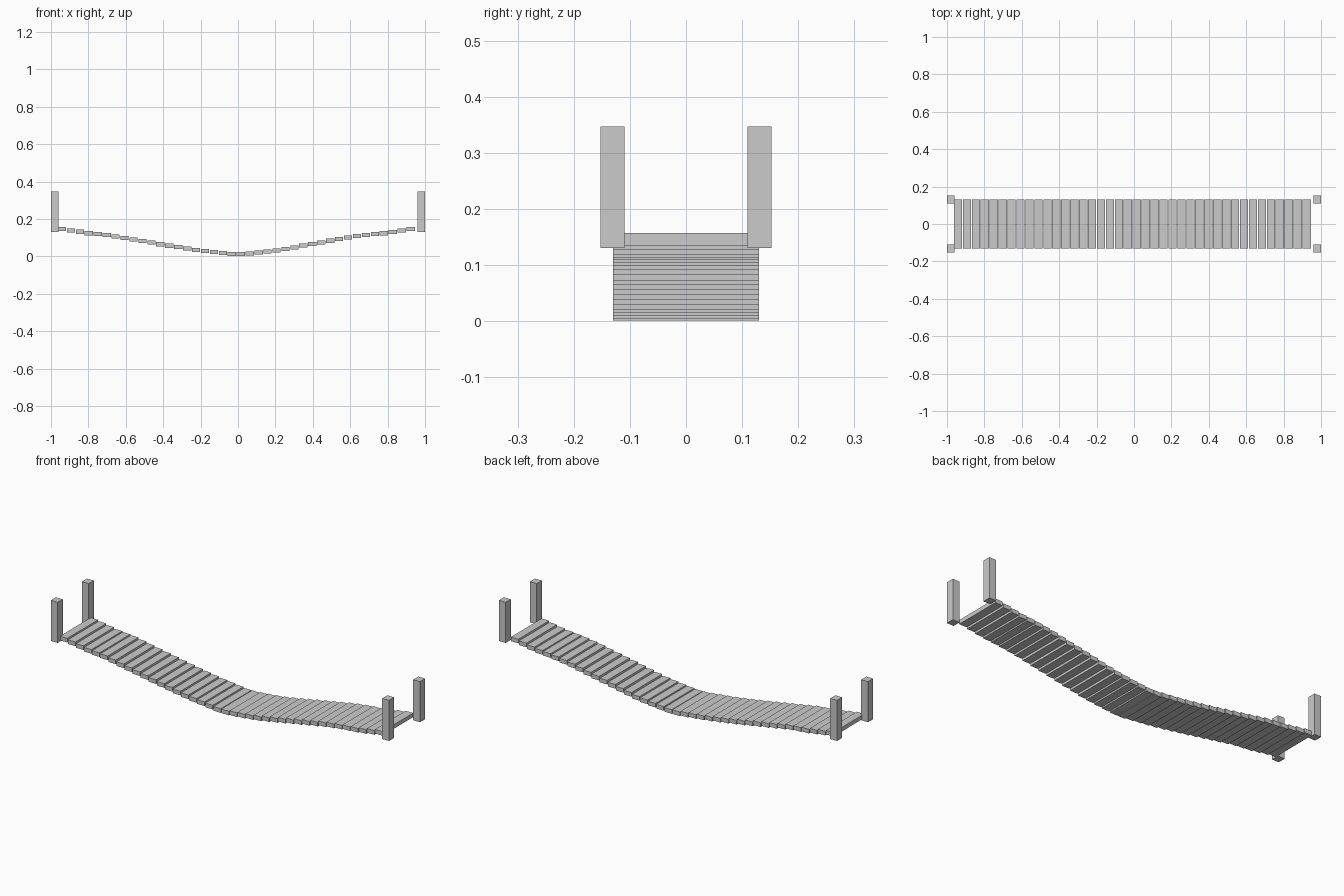
import bpy

if "Cube" in bpy.data.objects:
    bpy.data.objects.remove(bpy.data.objects["Cube"])

def box(name, center, size):
    x, y, z = (s / 2 for s in size)
    v = [(sx * x, sy * y, sz * z) for sx in (-1, 1) for sy in (-1, 1) for sz in (-1, 1)]
    f = [(0, 1, 3, 2), (4, 6, 7, 5), (0, 4, 5, 1), (2, 3, 7, 6), (0, 2, 6, 4), (1, 5, 7, 3)]
    me = bpy.data.meshes.new(name)
    me.from_pydata(v, [], f)
    ob = bpy.data.objects.new(name, me)
    ob.location = center
    bpy.context.collection.objects.link(ob)
    return ob

# Sagging line of the deck: (x, plank centre z)
sag = [(-0.95, 0.147), (-0.9, 0.14), (-0.8, 0.124), (-0.7, 0.115), (-0.6, 0.097),
       (-0.5, 0.08), (-0.4, 0.062), (-0.3, 0.046), (-0.2, 0.031), (-0.1, 0.02),
       (-0.03, 0.012), (0.02, 0.012), (0.1, 0.019), (0.2, 0.03), (0.3, 0.048),
       (0.4, 0.067), (0.5, 0.085), (0.6, 0.104), (0.7, 0.117), (0.8, 0.125),
       (0.87, 0.137), (0.93, 0.147)]

def height(x):
    for (x0, z0), (x1, z1) in zip(sag, sag[1:]):
        if x <= x1:
            return z0 + (z1 - z0) * (x - x0) / (x1 - x0)
    return sag[-1][1]

# Deck planks, level and stepped along the sag
COUNT = 40
for i in range(COUNT):
    x = -0.941 + i * (0.923 + 0.941) / (COUNT - 1)
    box(f"plank_{i + 1:02d}", (x, 0, height(x)), (0.044, 0.26, 0.022))

# Four end posts
for sx, end in ((-1, "left"), (1, "right")):
    for sy, side in ((-1, "front"), (1, "back")):
        box(f"{side}_{end}_post", (sx * 0.98, sy * 0.131, 0.2385), (0.04, 0.043, 0.217))
